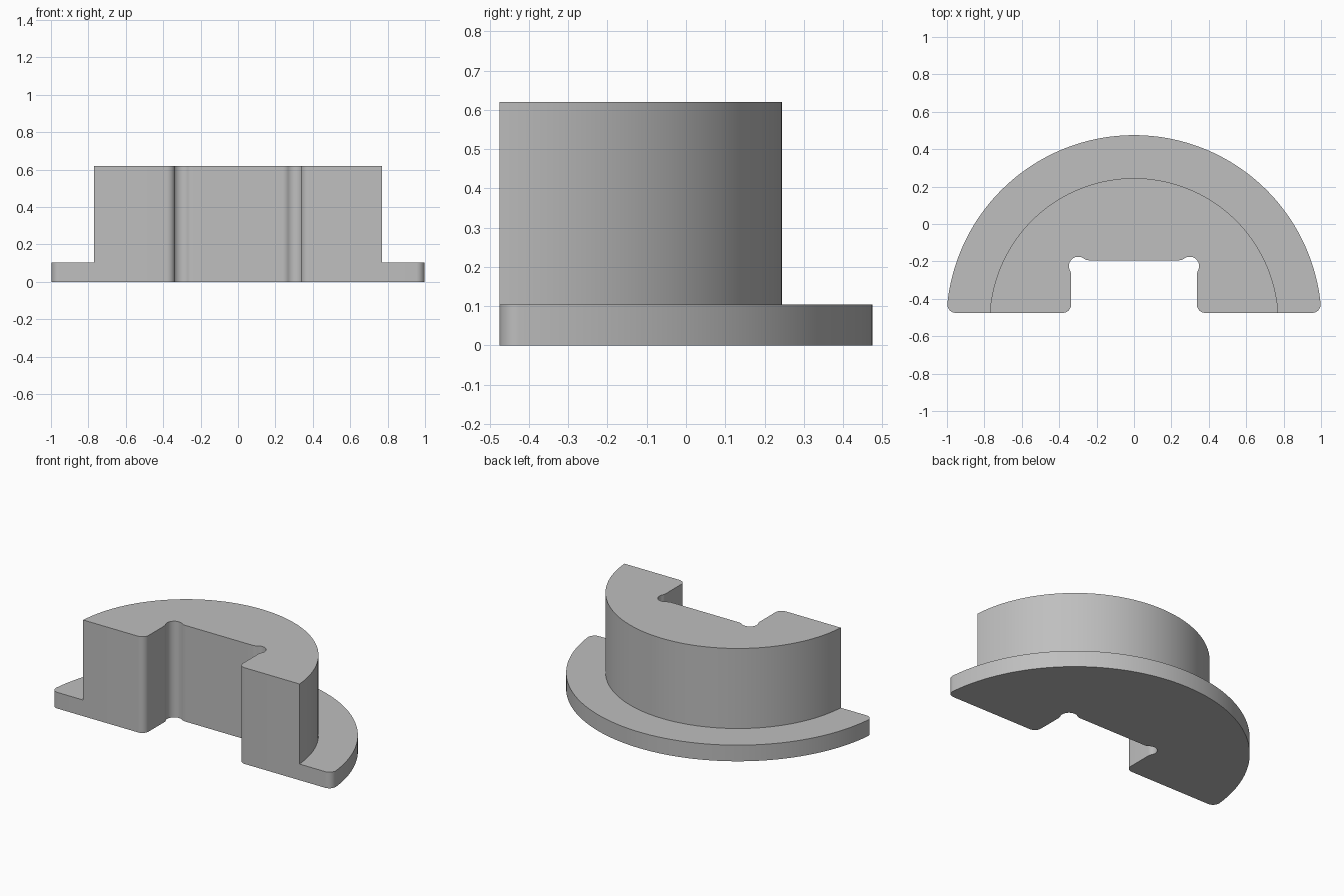
import bpy, bmesh
from math import atan2, cos, sin, sqrt, pi

cube = bpy.data.objects.get("Cube")
if cube:
    bpy.data.objects.remove(cube)

# Main dimensions
FRONT, AXIS_Y = -0.475, -0.528
FLANGE_R, BODY_R = 1.003, 0.773
FLANGE_TOP, BODY_TOP = 0.104, 0.62
SLOT_X, SLOT_Y = 0.336, -0.194
ROUND, RELIEF_R, BLEND = 0.045, 0.05, 0.05
RELIEF_X, RELIEF_Y = 0.298, -0.225


def arc(cx, cy, r, a0, a1, n):
    return [(cx + r * cos(a0 + (a1 - a0) * i / n),
             cy + r * sin(a0 + (a1 - a0) * i / n)) for i in range(n + 1)]


def slot_half():
    """Right half of the slot, from its back wall to the front face."""
    reach = RELIEF_R + BLEND
    ty = SLOT_Y + BLEND
    tx = RELIEF_X - sqrt(reach ** 2 - (ty - RELIEF_Y) ** 2)
    wx = SLOT_X + BLEND
    wy = RELIEF_Y - sqrt(reach ** 2 - (wx - RELIEF_X) ** 2)
    a_top = atan2(ty - RELIEF_Y, tx - RELIEF_X)
    a_wall = atan2(wy - RELIEF_Y, wx - RELIEF_X)
    pts = arc(tx, ty, BLEND, -pi / 2, a_top - pi, 8)
    pts += arc(RELIEF_X, RELIEF_Y, RELIEF_R, a_top, a_wall, 20)[1:]
    pts += arc(wx, wy, BLEND, a_wall + pi, pi, 8)[1:]
    pts += arc(SLOT_X + ROUND, FRONT + ROUND, ROUND, pi, 1.5 * pi, 10)
    return pts


# Half profiles: shared slot, rounded flange rim and round body
slot = slot_half()
rise = FRONT + ROUND - AXIS_Y
corner_x = sqrt((FLANGE_R - ROUND) ** 2 - rise ** 2)
corner_a = atan2(rise, corner_x)
body_a = atan2(FRONT - AXIS_Y, sqrt(BODY_R ** 2 - (FRONT - AXIS_Y) ** 2))
body_arc = arc(0, AXIS_Y, BODY_R, body_a, pi / 2, 64)
rim = arc(corner_x, FRONT + ROUND, ROUND, -pi / 2, corner_a, 10)
rim += arc(0, AXIS_Y, FLANGE_R, corner_a, pi / 2, 64)[1:]


def mirrored(half):
    return half + [(-x, y) for x, y in reversed(half) if abs(x) > 1e-5]


flange = mirrored(slot + body_arc[:1] + rim)
body = mirrored(slot + body_arc)
ledge = mirrored(body_arc[:1] + rim) + mirrored(body_arc)[-2:0:-1]

bm = bmesh.new()


def ring(points, z):
    return [bm.verts.new((x, y, z)) for x, y in points]


def walls(points, z0, z1):
    low, high = ring(points, z0), ring(points, z1)
    for i in range(len(points)):
        j = (i + 1) % len(points)
        bm.faces.new((low[i], low[j], high[j], high[i]))


# Walls, underside, flange step and top
walls(flange, 0, FLANGE_TOP)
walls(body, FLANGE_TOP, BODY_TOP)
for outline, z in ((flange, 0), (ledge, FLANGE_TOP), (body, BODY_TOP)):
    bm.faces.new(ring(outline, z))
bmesh.ops.remove_doubles(bm, verts=bm.verts, dist=1e-5)
bmesh.ops.recalc_face_normals(bm, faces=bm.faces)

mesh = bpy.data.meshes.new("flanged_half_bushing")
bm.to_mesh(mesh)
bm.free()
bushing = bpy.data.objects.new("flanged_half_bushing", mesh)
bpy.context.collection.objects.link(bushing)

# Plain grey finish
grey = bpy.data.materials.new("plain_grey")
grey.use_nodes = True
color = (0.52, 0.52, 0.52, 1)
grey.diffuse_color = color
grey.node_tree.nodes["Principled BSDF"].inputs["Base Color"].default_value = color
mesh.materials.append(grey)

bpy.context.view_layer.objects.active = bushing
bushing.select_set(True)
bpy.ops.object.shade_smooth_by_angle(angle=pi / 6)
